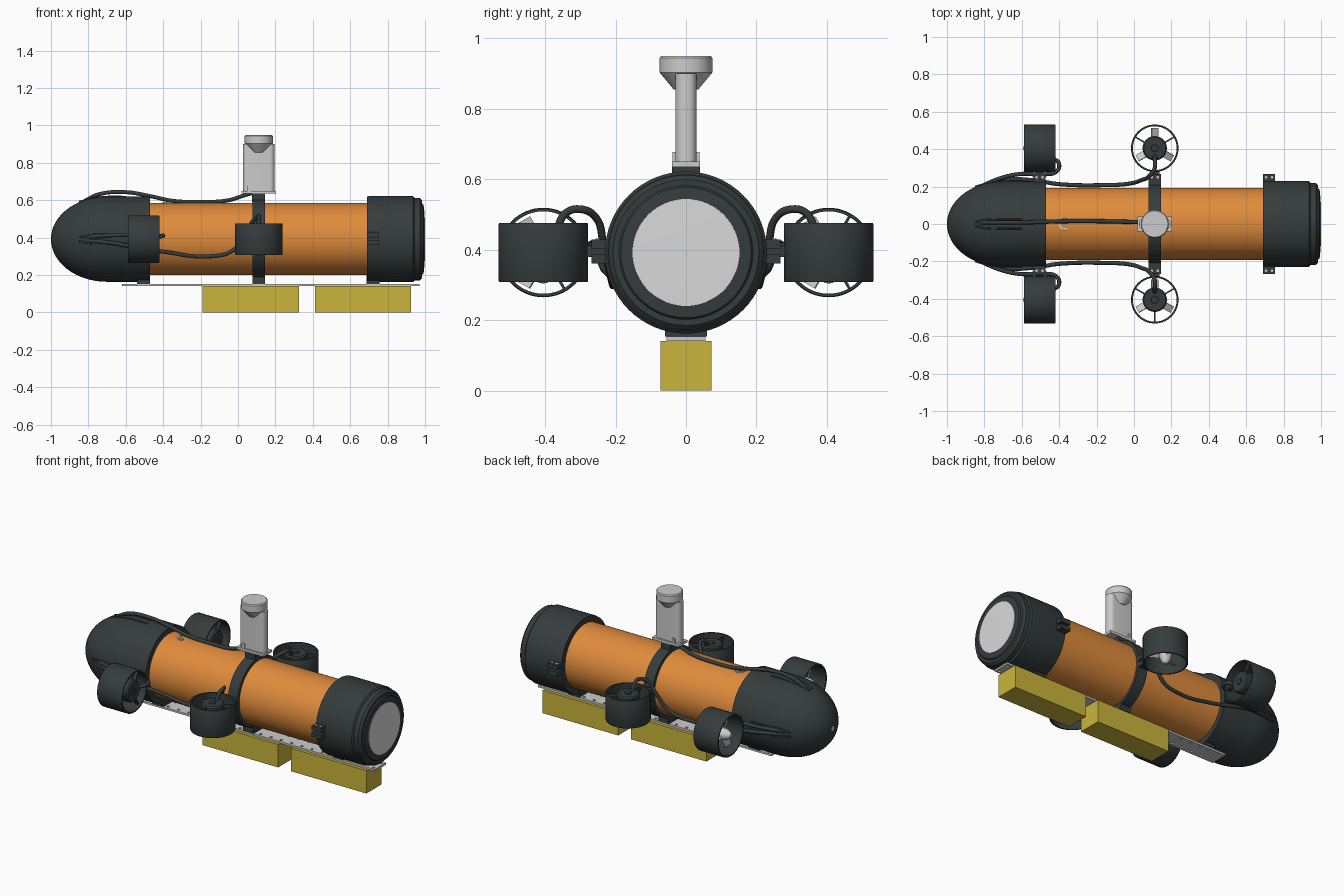
import bpy, bmesh, math
from mathutils import Matrix, Vector

old = bpy.data.objects.get("Cube")
if old:
    bpy.data.objects.remove(old, do_unlink=True)


def material(name, r, g, b):
    m = bpy.data.materials.new(name)
    m.diffuse_color = (r, g, b, 1)
    m.use_nodes = True
    m.node_tree.nodes["Principled BSDF"].inputs["Base Color"].default_value = (r, g, b, 1)
    return m


DARK = material("charcoal", 0.036, 0.046, 0.046)
ORANGE = material("orange", 0.74, 0.26, 0.045)
YELLOW = material("yellow", 0.6, 0.46, 0.045)
GREY = material("light grey", 0.6, 0.6, 0.61)
LENS = material("pale lens", 0.7, 0.7, 0.71)
GOLD = material("gold", 0.6, 0.38, 0.04)

AXIS = 0.392                                   # height of the hull axis
ALONG_X = Matrix.Rotation(math.pi / 2, 4, 'Y')  # local z to world x
HULL = Matrix.Translation((0, 0, AXIS)) @ ALONG_X


def finish(name, bm, mat, smooth=True):
    bmesh.ops.recalc_face_normals(bm, faces=bm.faces)
    me = bpy.data.meshes.new(name)
    bm.to_mesh(me)
    bm.free()
    me.materials.append(mat)
    if smooth:
        me.shade_smooth()
        me.set_sharp_from_angle(angle=math.radians(30))
    ob = bpy.data.objects.new(name, me)
    bpy.context.scene.collection.objects.link(ob)
    return ob


def lathe(name, profile, mat, place, closed=False, steps=64):
    """Spin (radius, height) points round local z."""
    bm = bmesh.new()
    vs = [bm.verts.new((r, 0, h)) for r, h in profile]
    pairs = list(zip(vs, vs[1:])) + ([(vs[-1], vs[0])] if closed else [])
    es = [bm.edges.new(p) for p in pairs]
    bmesh.ops.spin(bm, geom=vs + es, cent=(0, 0, 0), axis=(0, 0, 1),
                   angle=math.tau, steps=steps)
    bmesh.ops.remove_doubles(bm, verts=bm.verts, dist=1e-5)
    bm.transform(place)
    return finish(name, bm, mat)


def box(name, lo, hi, mat, bevel=0, place=Matrix()):
    """Box between two corners; bevel rounds its upright edges."""
    lo, hi = Vector(lo), Vector(hi)
    bm = bmesh.new()
    bmesh.ops.create_cube(bm, size=1)
    bm.transform(place @ Matrix.Translation((lo + hi) / 2) @ Matrix.Diagonal((*(hi - lo), 1)))
    if bevel:
        up = [e for e in bm.edges if abs(e.verts[0].co.z - e.verts[1].co.z) > 1e-4]
        bmesh.ops.bevel(bm, geom=up, offset=bevel, segments=6, profile=0.5, affect='EDGES')
    return finish(name, bm, mat, bevel > 0)


def cable(name, points, radius=0.011):
    cu = bpy.data.curves.new(name, 'CURVE')
    cu.dimensions = '3D'
    cu.bevel_depth = radius
    cu.bevel_resolution = 3
    cu.resolution_u = 8
    cu.use_fill_caps = True
    sp = cu.splines.new('BEZIER')
    sp.bezier_points.add(len(points) - 1)
    for bp, p in zip(sp.bezier_points, points):
        bp.co = p
        bp.handle_left_type = bp.handle_right_type = 'AUTO'
    cu.materials.append(DARK)
    ob = bpy.data.objects.new(name, cu)
    bpy.context.scene.collection.objects.link(ob)


# Hull, rounded tail and nose cap
lathe("hull_tube", [(0.193, -0.5), (0.193, 0.72)], ORANGE, HULL)
dome = [(0.228 * math.sin(t), -0.7 - 0.3 * math.cos(t))
        for t in (i * math.pi / 32 for i in range(17))]
lathe("tail_dome", dome + [(0.228, -0.47), (0, -0.47)], DARK, HULL)
lathe("tail_tip", [(0, -1.0), (0.014, -1.0), (0.014, -0.99)], GREY, HULL, steps=24)
lathe("nose_cap", [(0, 0.69), (0.228, 0.69), (0.23, 0.7), (0.23, 0.935), (0.222, 0.943),
                   (0.22, 0.943), (0.22, 0.972), (0.207, 0.985), (0.19, 0.985),
                   (0.185, 0.992), (0.16, 0.995), (0, 0.995)], DARK, HULL)
lathe("nose_window", [(0.153, 0.99), (0.152, 0.998), (0, 1.0)], LENS, HULL)

# Centre clamp band with the blocks above and below it
lathe("clamp_band", [(0.19, 0.078), (0.212, 0.078), (0.212, 0.144), (0.19, 0.144)],
      DARK, HULL, closed=True)
box("mast_block", (0.076, -0.04, 0.59), (0.144, 0.04, 0.637), DARK)
for x in (-0.505, 0.111, 0.722):
    box("rail_block", (x - 0.034, -0.06, 0.153), (x + 0.034, 0.06, 0.2), DARK)
    for s in (-1, 1):
        # Paired clamp ears with bolt heads
        for z in (0.361, 0.402):
            ear = sorted((s * 0.19, s * 0.268))
            box("clamp_ear", (x - 0.033, ear[0], z), (x + 0.033, ear[1], z + 0.027), DARK)
        for dx in (-0.016, 0.016):
            lathe("ear_bolt", [(0.007, 0.428), (0.007, 0.432), (0, 0.432)], GREY,
                  Matrix.Translation((x + dx, s * 0.25, 0)), steps=12)

# Perforated rail and its ballast blocks
rail = box("ballast_rail", (-0.62, -0.055, 0.141), (0.97, 0.055, 0.153), GREY)
bm = bmesh.new()
for i in range(23):
    for y in (-0.035, 0.035):
        bmesh.ops.create_cone(bm, cap_ends=True, segments=12, radius1=0.008, radius2=0.008,
                              depth=0.1, matrix=Matrix.Translation((-0.59 + i * 0.07, y, 0.147)))
cutter = finish("hole_cutter", bm, GREY, False)
cutter.hide_render = True
mod = rail.modifiers.new("holes", 'BOOLEAN')
mod.operation = 'DIFFERENCE'
mod.solver = 'EXACT'
mod.object = cutter
bpy.context.view_layer.objects.active = rail
bpy.ops.object.modifier_apply(modifier=mod.name)
bpy.data.objects.remove(cutter, do_unlink=True)
for x in (-0.19, 0.411):
    box("ballast_block", (x, -0.073, 0), (x + 0.515, 0.073, 0.141), YELLOW)

# Mast with round head
MAST = Matrix.Translation((0.111, 0, 0))
box("mast_base", (0.019, -0.04, 0.635), (0.203, 0.04, 0.65), GREY)
box("mast_post", (0.026, -0.03, 0.65), (0.196, 0.03, 0.9), GREY, bevel=0.026)
lathe("mast_head", [(0, 0.855), (0.035, 0.855), (0.075, 0.903), (0.075, 0.944),
                    (0.07, 0.95), (0, 0.95)], GREY, MAST)
box("mast_stop", (0.052, -0.038, 0.65), (0.07, 0.038, 0.677), GREY)

# Lifting loop on top of the hull
bm = bmesh.new()
ring = [[bm.verts.new((-0.37 + r * math.cos(a), r * math.sin(a), AXIS + 0.198))
         for r in (0.023, 0.034)] for a in (math.radians(60 + i * 15) for i in range(17))]
for a, b in zip(ring, ring[1:]):
    bm.faces.new((a[0], a[1], b[1], b[0]))
top = bmesh.ops.extrude_face_region(bm, geom=bm.faces[:])
bmesh.ops.translate(bm, vec=(0, 0, -0.012),
                    verts=[v for v in top["geom"] if isinstance(v, bmesh.types.BMVert)])
finish("lifting_loop", bm, GREY)


def thruster(place, label):
    """Duct, motor, struts and propeller; the motor end faces local +z."""
    h = 0.084
    lathe(label + "_duct", [(0.117, -h), (0.125, -h), (0.127, -h + 0.004), (0.127, h - 0.004),
                            (0.125, h), (0.117, h)], DARK, place, closed=True)
    lathe(label + "_motor", [(0, 0.025), (0.06, 0.025), (0.065, 0.03), (0.065, 0.07),
                             (0.058, 0.078), (0.02, 0.078), (0.018, 0.083), (0, 0.083)],
          DARK, place, steps=40)
    lathe(label + "_coil", [(0, 0.004), (0.055, 0.004), (0.055, 0.025), (0, 0.025)],
          GOLD, place, steps=32)
    lathe(label + "_prop_hub", [(0, -0.088), (0.012, -0.086), (0.03, -0.06), (0.036, -0.03),
                                (0.036, 0.004), (0, 0.004)], GREY, place, steps=32)
    for i in range(3):
        turn = place @ Matrix.Rotation(math.radians(90 + 120 * i), 4, 'Z')
        twist = turn @ Matrix.Translation((0, 0, -0.03)) @ Matrix.Rotation(0.6, 4, 'X')
        box(label + "_blade", (0.03, -0.021, -0.003), (0.108, 0.021, 0.003), GREY, place=twist)
        strut = turn @ Matrix.Rotation(math.pi / 3, 4, 'Z')
        box(label + "_strut", (0.055, -0.004, 0.05), (0.12, 0.004, 0.07), DARK, place=strut)


for s in (-1, 1):
    # Two thrusters on each side, with their mounts
    thruster(Matrix.Translation((0.111, s * 0.405, AXIS)), "lift_thruster")
    thruster(Matrix.Translation((-0.505, s * 0.405, AXIS)) @ ALONG_X, "drive_thruster")
    for x in (-0.505, 0.111):
        arm = sorted((s * 0.22, s * 0.285))
        box("thruster_mount", (x - 0.025, arm[0], 0.38), (x + 0.025, arm[1], 0.412), DARK)

    # Side cables
    cable("lift_cable", [(x, s * y, z) for x, y, z in (
        (-0.84, 0.19, 0.385), (-0.7, 0.235, 0.375), (-0.55, 0.235, 0.35), (-0.4, 0.213, 0.325),
        (-0.15, 0.208, 0.3), (-0.03, 0.215, 0.33), (0.04, 0.235, 0.42), (0.08, 0.255, 0.49),
        (0.111, 0.3, 0.515), (0.111, 0.34, 0.505), (0.111, 0.37, 0.45))])
    cable("drive_cable", [(x, s * y, z) for x, y, z in (
        (-0.84, 0.19, 0.4), (-0.72, 0.243, 0.41), (-0.6, 0.268, 0.415), (-0.48, 0.265, 0.412),
        (-0.41, 0.285, 0.41), (-0.402, 0.325, 0.41), (-0.43, 0.35, 0.4))])

# Top cable to the mast
cable("mast_cable", [(-0.83, 0.008, 0.59), (-0.75, 0.008, 0.63), (-0.6, 0.008, 0.643),
                     (-0.47, 0.012, 0.622), (-0.35, 0.015, 0.597), (-0.2, 0.015, 0.591),
                     (-0.05, 0.012, 0.6), (0.03, 0.01, 0.625), (0.08, 0.008, 0.64)])

# Raised edges of the cable slots on the tail
for turn in (-1, 0, 1):
    spin = Matrix.Rotation(turn * math.pi / 2, 4, 'X')
    for y in (-0.024, 0.024):
        path = ((-0.85, y * 0.5, 0.2), (-0.78, y, 0.218), (-0.7, y, 0.227), (-0.6, y, 0.227))
        cable("slot_edge", [Vector((0, 0, AXIS)) + spin @ Vector(p) for p in path], 0.005)
